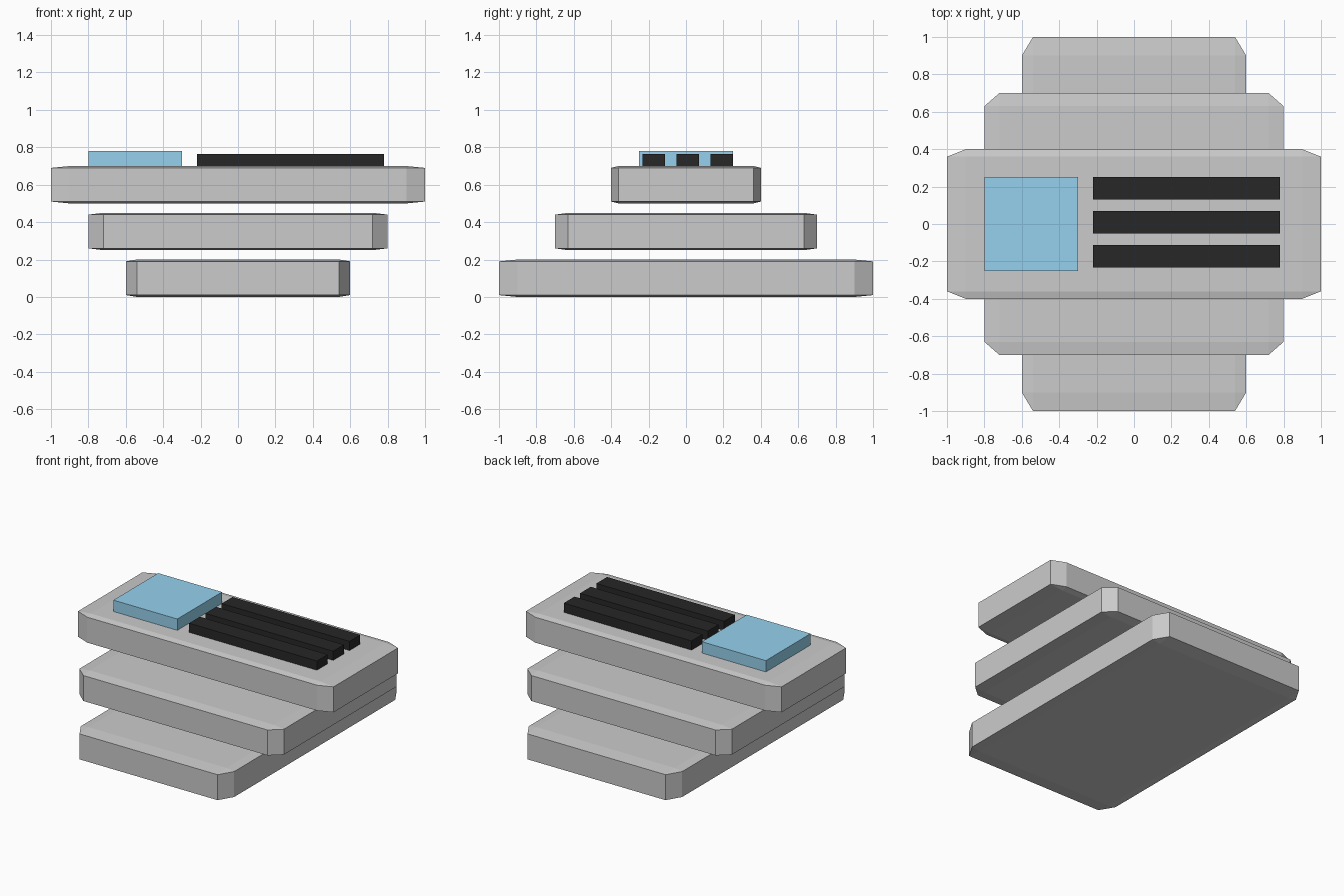
import bpy
import bmesh
from mathutils import Matrix, Vector

if "Cube" in bpy.data.objects:
    bpy.data.objects.remove(bpy.data.objects["Cube"])


def material(name, rgb):
    mat = bpy.data.materials.new(name)
    mat.diffuse_color = (*rgb, 1)
    mat.use_nodes = True
    mat.node_tree.nodes["Principled BSDF"].inputs["Base Color"].default_value = mat.diffuse_color
    return mat


def box(name, lo, hi, chamfer=0.0, mat=None):
    """Box between two corners; the chamfer is a share of each half size."""
    lo, hi = Vector(lo), Vector(hi)
    bm = bmesh.new()
    bmesh.ops.create_cube(bm, size=2)
    if chamfer:
        bmesh.ops.bevel(bm, geom=bm.edges[:], offset=chamfer, segments=1,
                        affect='EDGES', profile=0.5)
    half = (hi - lo) / 2
    bm.transform(Matrix.Diagonal((*half, 1)))
    mesh = bpy.data.meshes.new(name)
    bm.to_mesh(mesh)
    bm.free()
    obj = bpy.data.objects.new(name, mesh)
    obj.location = (lo + hi) / 2
    bpy.context.collection.objects.link(obj)
    if mat:
        mesh.materials.append(mat)
    return obj


blue = material("blue_glass", (0.3, 0.64, 0.85))
black = material("black_panel", (0.02, 0.02, 0.02))

# Three stacked slabs with chamfered edges
slabs = [("lower_slab", 0.6, 1.0, 0.0),
         ("middle_slab", 0.8, 0.7, 0.25),
         ("upper_slab", 1.0, 0.4, 0.5)]
for name, x, y, z in slabs:
    box(name, (-x, -y, z), (x, y, z + 0.2), chamfer=0.1)

# Blue roof block
box("skylight", (-0.8, -0.25, 0.7), (-0.3, 0.25, 0.78), mat=blue)

# Row of dark roof panels
for i in range(3):
    y = -0.172 + 0.182 * i
    box(f"roof_panel_{i + 1}", (-0.22, y - 0.06, 0.7), (0.78, y + 0.06, 0.765), mat=black)
